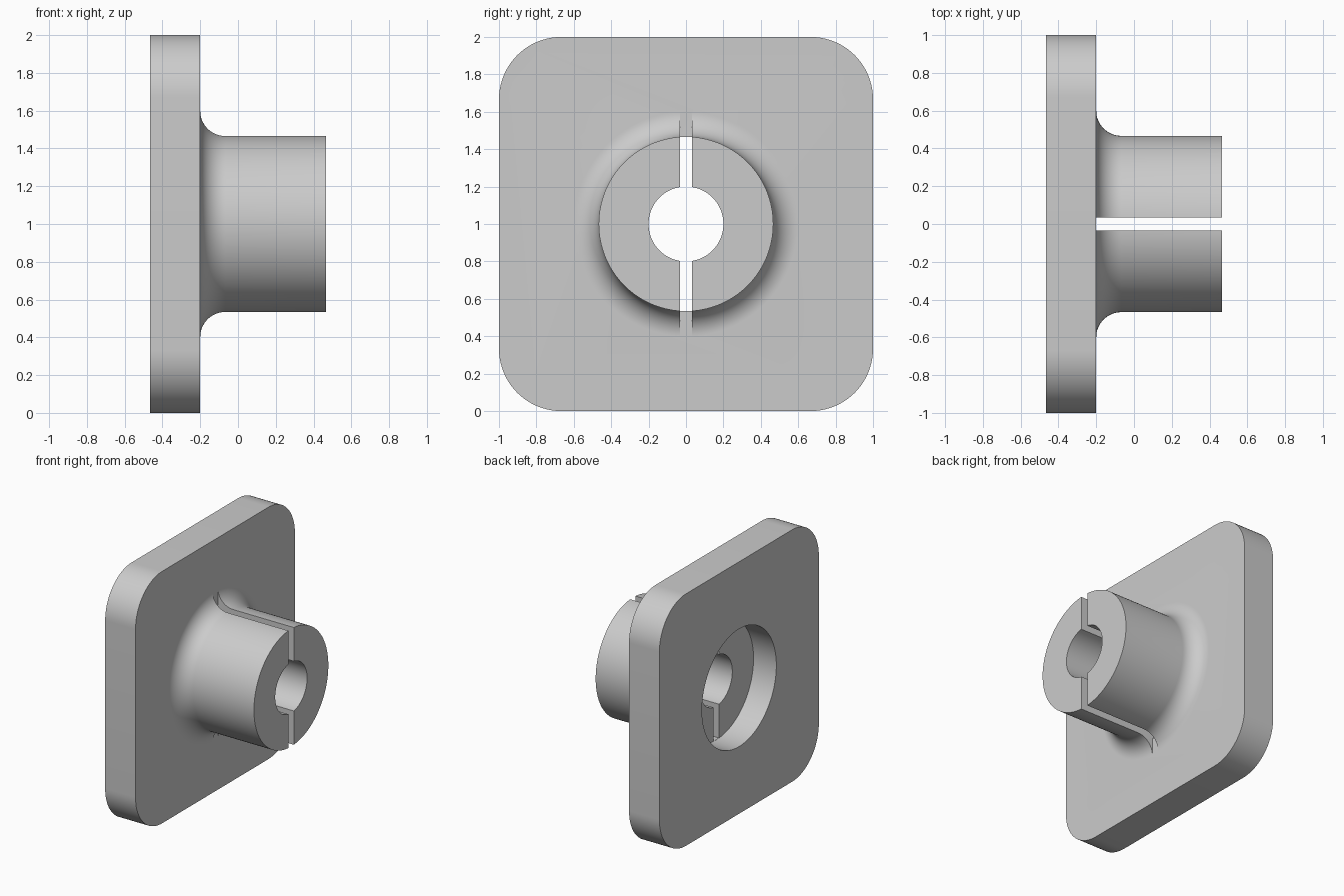
import bpy, bmesh, math
from mathutils import Matrix

if "Cube" in bpy.data.objects:
    bpy.data.objects.remove(bpy.data.objects["Cube"])

U = 1 / 15            # design unit
X0 = -7 * U           # back face of the plate
FRONT = X0 + 4 * U    # front face of the plate
FLOOR = X0 + 3 * U    # recess floor
END = 7 * U           # end of the hub
SEG = 128

metal = bpy.data.materials.new("light_grey")
metal.diffuse_color = (0.6, 0.6, 0.6, 1)
metal.use_nodes = True
metal.node_tree.nodes["Principled BSDF"].inputs["Base Color"].default_value = metal.diffuse_color


def finish(name, bm):
    bmesh.ops.recalc_face_normals(bm, faces=bm.faces)
    me = bpy.data.meshes.new(name)
    bm.to_mesh(me)
    bm.free()
    me.materials.append(metal)
    ob = bpy.data.objects.new(name, me)
    bpy.context.collection.objects.link(ob)
    return ob


def lathe(name, profile):
    """Solid of revolution about the x axis at z = 1; profile is (x, radius)."""
    bm = bmesh.new()
    rings = []
    for x, r in profile:
        rings.append([bm.verts.new((x, r * math.cos(2 * math.pi * i / SEG),
                                    1 + r * math.sin(2 * math.pi * i / SEG)))
                      for i in range(SEG)])
    for a, b in zip(rings, rings[1:]):
        for i in range(SEG):
            j = (i + 1) % SEG
            bm.faces.new((a[i], a[j], b[j], b[i]))
    bm.faces.new(rings[0])
    bm.faces.new(rings[-1])
    return finish(name, bm)


def box(name, x0, x1, hy, hz):
    bm = bmesh.new()
    bmesh.ops.create_cube(bm, size=1, matrix=Matrix.Translation(((x0 + x1) / 2, 0, 1))
                          @ Matrix.Diagonal((x1 - x0, 2 * hy, 2 * hz, 1)))
    return finish(name, bm)


def combine(target, tool, operation):
    mod = target.modifiers.new(operation, 'BOOLEAN')
    mod.operation, mod.solver, mod.object = operation, 'EXACT', tool
    bpy.context.view_layer.objects.active = target
    bpy.ops.object.modifier_apply(modifier=mod.name)
    bpy.data.objects.remove(tool)


# square plate with rounded corners
bm = bmesh.new()
outline, R, N = [], 5 * U, 20
for k, (sy, sz) in enumerate([(1, 1), (-1, 1), (-1, -1), (1, -1)]):
    for i in range(N + 1):
        a = math.pi / 2 * (k + i / N)
        outline.append(bm.verts.new((X0, sy * (1 - R) + R * math.cos(a),
                                     1 + sz * (1 - R) + R * math.sin(a))))
face = bm.faces.new(outline)
ext = bmesh.ops.extrude_face_region(bm, geom=[face], use_keep_orig=True)
moved = [v for v in ext["geom"] if isinstance(v, bmesh.types.BMVert)]
bmesh.ops.translate(bm, verts=moved, vec=(4 * U, 0, 0))
flange = finish("flanged_hub", bm)

# hub with a concave fillet where it meets the plate
fillet = [(FRONT + 2 * U * (1 - math.sin(t)), 9 * U - 2 * U * math.cos(t))
          for t in (math.pi / 2 * (1 - i / 16) for i in range(17))]
hub = lathe("hub", [(FRONT - 0.03, 9 * U)] + fillet + [(END, 7 * U)])
combine(flange, hub, 'UNION')

# back recess, bore, and the slot that splits the hub
combine(flange, lathe("recess", [(X0 - 0.1, 7 * U), (FLOOR, 7 * U)]), 'DIFFERENCE')
combine(flange, lathe("bore", [(X0 - 0.2, 3 * U), (END + 0.1, 3 * U)]), 'DIFFERENCE')
combine(flange, box("slot", FRONT, END + 0.1, U / 2, 9.2 * U), 'DIFFERENCE')
combine(flange, box("inner_slot", FLOOR - 0.05, FRONT + 0.05, U / 2, 0.465), 'DIFFERENCE')

# smooth curved walls, sharp rims
bpy.ops.object.select_all(action='DESELECT')
flange.select_set(True)
bpy.context.view_layer.objects.active = flange
bpy.ops.object.shade_smooth_by_angle(angle=math.radians(30))
